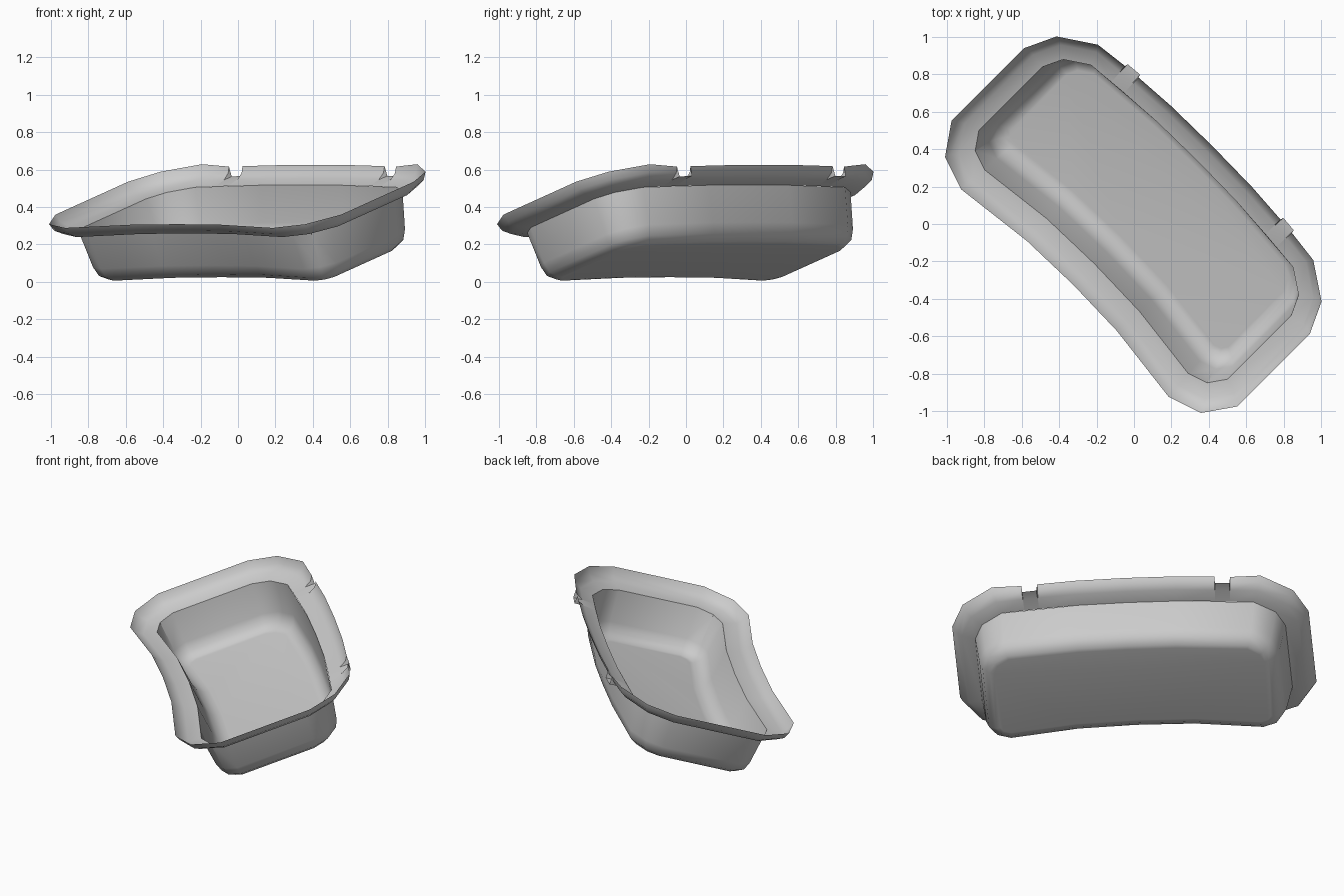
import bpy, bmesh, math
from mathutils import Matrix, Vector

if "Cube" in bpy.data.objects:
    bpy.data.objects.remove(bpy.data.objects["Cube"])

# Plain grey finish
grey = bpy.data.materials.new("grey_metal")
grey.use_nodes = True
grey.diffuse_color = (0.6, 0.6, 0.6, 1)
grey.node_tree.nodes["Principled BSDF"].inputs["Base Color"].default_value = (0.6, 0.6, 0.6, 1)

# The tray is modelled level, then tilted and turned across the corner
PLACE = (Matrix.Translation((0, 0, 0.365)) @ Matrix.Rotation(math.radians(-45), 4, 'Z')
         @ Matrix.Rotation(math.radians(17.75), 4, 'X'))

# Half outline of the opening, front middle to back middle
NOTCH = (0.535, 0.622)
FRONT = [(0, -0.315), (0.35, -0.325), (0.77, -0.378), (0.877, -0.34), (0.94, -0.245)]
BACK = [(0.94, 0.26), (0.89, 0.372), (0.764, 0.46)]
NOTCH_W = 0.477
MID = [(0.3, 0.497), (0, 0.502)]


def outline(notched):
    """Closed loop of (point, flattened) pairs, mirrored left to right."""
    half = [(p, False) for p in FRONT + BACK]
    if notched:
        a, b = NOTCH
        half += [((b + 0.003, NOTCH_W - 0.004), False), ((b, NOTCH_W - 0.004), True),
                 ((a, NOTCH_W + 0.004), True), ((a - 0.003, NOTCH_W + 0.004), False)]
    half += [(p, False) for p in MID]
    return half + [((-p[0], p[1]), f) for p, f in reversed(half[1:-1])]


def offset(points, dist):
    """Move each point outward along its mitred normal."""
    result = []
    n = len(points)
    for i, p in enumerate(points):
        d1 = (points[i] - points[i - 1]).normalized()
        d2 = (points[(i + 1) % n] - points[i]).normalized()
        n1, n2 = Vector((d1.y, -d1.x)), Vector((d2.y, -d2.x))
        m = (n1 + n2).normalized()
        result.append(p + m * dist / max(m.dot(n1), 0.6))
    return result


def sweep(name, profile, notched=False, floor=False):
    """Skin a ring of faces between successive offsets of the outline."""
    loop = outline(notched)
    pts = [Vector(p) for p, f in loop]
    bm = bmesh.new()
    rings = []
    for dist, height in profile:
        ring = []
        for (p, flat), q in zip(loop, offset(pts, dist)):
            h = height
            if notched and flat:
                h = min(h, 0.012)
            elif notched and p[1] > 0.47:
                h *= 0.78
            ring.append(bm.verts.new((q.x, q.y, h)))
        rings.append(ring)
    n = len(loop)
    for r1, r2 in zip(rings, rings[1:]):
        for i in range(n):
            j = (i + 1) % n
            bm.faces.new((r1[i], r1[j], r2[j], r2[i]))
    if floor:
        bm.faces.new(rings[-1])
    bmesh.ops.recalc_face_normals(bm, faces=bm.faces)
    if sum(f.normal.z * f.calc_area() for f in bm.faces) < 0:
        bmesh.ops.reverse_faces(bm, faces=bm.faces)
    bm.transform(PLACE)
    mesh = bpy.data.meshes.new(name)
    bm.to_mesh(mesh)
    bm.free()
    mesh.materials.append(grey)
    obj = bpy.data.objects.new(name, mesh)
    bpy.context.collection.objects.link(obj)
    bpy.ops.object.select_all(action='DESELECT')
    obj.select_set(True)
    bpy.context.view_layer.objects.active = obj
    bpy.ops.object.shade_smooth_by_angle(angle=math.radians(35))
    return obj


# Upturned rim with two flattened tabs at the back
sweep("rim", [(0, 0), (0.08, 0.015), (0.122, 0.045), (0.14, 0.086)], notched=True)

# Basin with steep walls and a rounded bottom edge
sweep("basin", [(0, 0), (-0.03, -0.2), (-0.05, -0.255), (-0.095, -0.287), (-0.12, -0.29)],
      floor=True)
